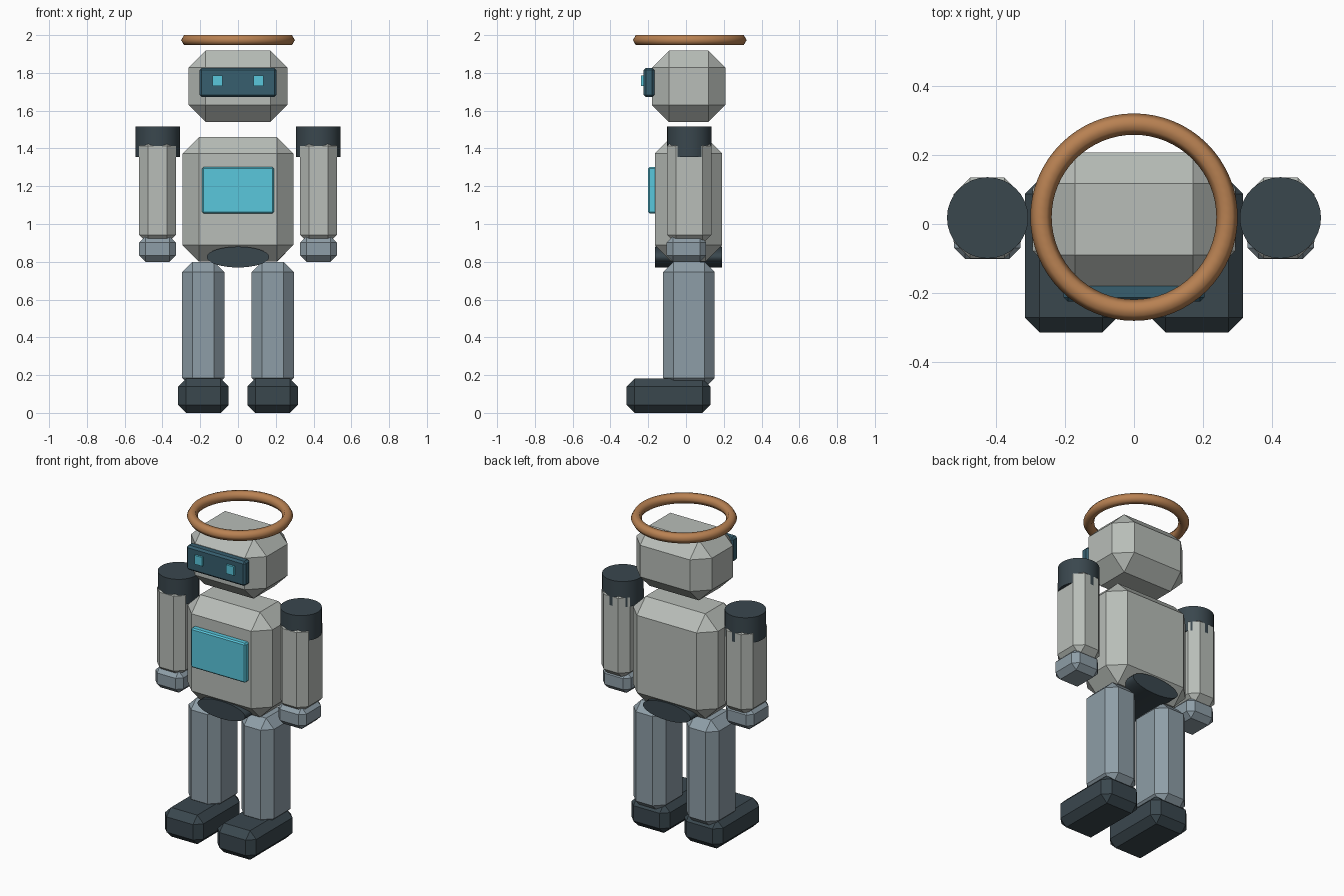
import bpy, bmesh, math
from mathutils import Matrix

if "Cube" in bpy.data.objects:
    bpy.data.objects.remove(bpy.data.objects["Cube"])


def material(name, rgb):
    m = bpy.data.materials.new(name)
    m.diffuse_color = (*rgb, 1)
    m.use_nodes = True
    m.node_tree.nodes["Principled BSDF"].inputs["Base Color"].default_value = m.diffuse_color
    return m


SHELL = material("pale_grey", (0.48, 0.51, 0.48))
STEEL = material("blue_grey", (0.27, 0.34, 0.385))
DARK = material("dark_slate", (0.042, 0.063, 0.076))
VISOR = material("deep_teal", (0.038, 0.112, 0.156))
GLOW = material("cyan", (0.1, 0.57, 0.72))
BRONZE = material("bronze", (0.48, 0.22, 0.085))


def finish(name, bm, mat):
    bmesh.ops.recalc_face_normals(bm, faces=bm.faces)
    me = bpy.data.meshes.new(name)
    bm.to_mesh(me)
    bm.free()
    me.materials.append(mat)
    ob = bpy.data.objects.new(name, me)
    bpy.context.collection.objects.link(ob)
    return ob


def smooth(ob):
    bpy.ops.object.select_all(action='DESELECT')
    ob.select_set(True)
    bpy.context.view_layer.objects.active = ob
    bpy.ops.object.shade_smooth_by_angle(angle=math.radians(40))


def block(name, x, y, z, bevel, mat):
    """Chamfered box from (min, max) ranges on each axis."""
    bm = bmesh.new()
    bmesh.ops.create_cube(bm, size=1)
    for v in bm.verts:
        v.co = [r[0] if c < 0 else r[1] for c, r in zip(v.co, (x, y, z))]
    if bevel:
        bmesh.ops.bevel(bm, geom=bm.edges[:], offset=bevel, segments=1,
                        profile=0.5, affect='EDGES')
    return finish(name, bm, mat)


def cylinder(name, loc, radii, depth, mat, rot=Matrix()):
    bm = bmesh.new()
    scale = Matrix.Diagonal((*radii, depth, 1))
    bmesh.ops.create_cone(bm, cap_ends=True, segments=32, radius1=1, radius2=1,
                          depth=1, matrix=Matrix.Translation(loc) @ rot @ scale)
    ob = finish(name, bm, mat)
    smooth(ob)
    return ob


# Head, visor and body
block("head", (-0.262, 0.262), (-0.18, 0.208), (1.54, 1.918), 0.09, SHELL)
block("visor", (-0.204, 0.204), (-0.225, -0.168), (1.672, 1.826), 0.012, VISOR)
block("torso", (-0.294, 0.294), (-0.165, 0.191), (0.802, 1.46), 0.087, SHELL)
block("chest_panel", (-0.19, 0.19), (-0.2, -0.155), (1.055, 1.302), 0.008, GLOW)

# Hip barrel running front to back
cylinder("hip", (0, 0.013, 0.825), (0.165, 0.055), 0.356, DARK,
         Matrix.Rotation(math.pi / 2, 4, 'X'))

# Paired parts
for s, side in ((-1, "right"), (1, "left")):
    def pair(name, cx, hw, y, z, bevel, mat):
        block(f"{side}_{name}", (s * cx - hw, s * cx + hw), y, z, bevel, mat)

    pair("eye", 0.109, 0.027, (-0.238, -0.215), (1.731, 1.786), 0, GLOW)
    pair("arm", 0.426, 0.098, (-0.1, 0.135), (0.895, 1.46), 0.048, SHELL)
    pair("hand", 0.426, 0.097, (-0.102, 0.106), (0.8, 0.935), 0.033, STEEL)
    pair("leg", 0.184, 0.112, (-0.121, 0.152), (0.13, 0.8), 0.055, STEEL)
    pair("foot", 0.183, 0.134, (-0.315, 0.13), (0, 0.182), 0.043, DARK)
    cylinder(f"{side}_shoulder", (s * 0.425, 0.018, 1.435), (0.118, 0.118),
             0.16, DARK)

# Floating ring: hexagonal section swept around the vertical axis
bm = bmesh.new()
N, M, R, r = 64, 6, 0.27, 0.031
rings = []
for i in range(N):
    a = 2 * math.pi * i / N
    ring = []
    for j in range(M):
        b = 2 * math.pi * j / M
        d = R + r * math.cos(b)
        ring.append(bm.verts.new((d * math.cos(a), 0.02 + d * math.sin(a),
                                  1.9735 + r * math.sin(b))))
    rings.append(ring)
for i in range(N):
    p, q = rings[i], rings[(i + 1) % N]
    for j in range(M):
        k = (j + 1) % M
        bm.faces.new((p[j], q[j], q[k], p[k]))
halo = finish("halo_ring", bm, BRONZE)
halo.data.shade_smooth()
